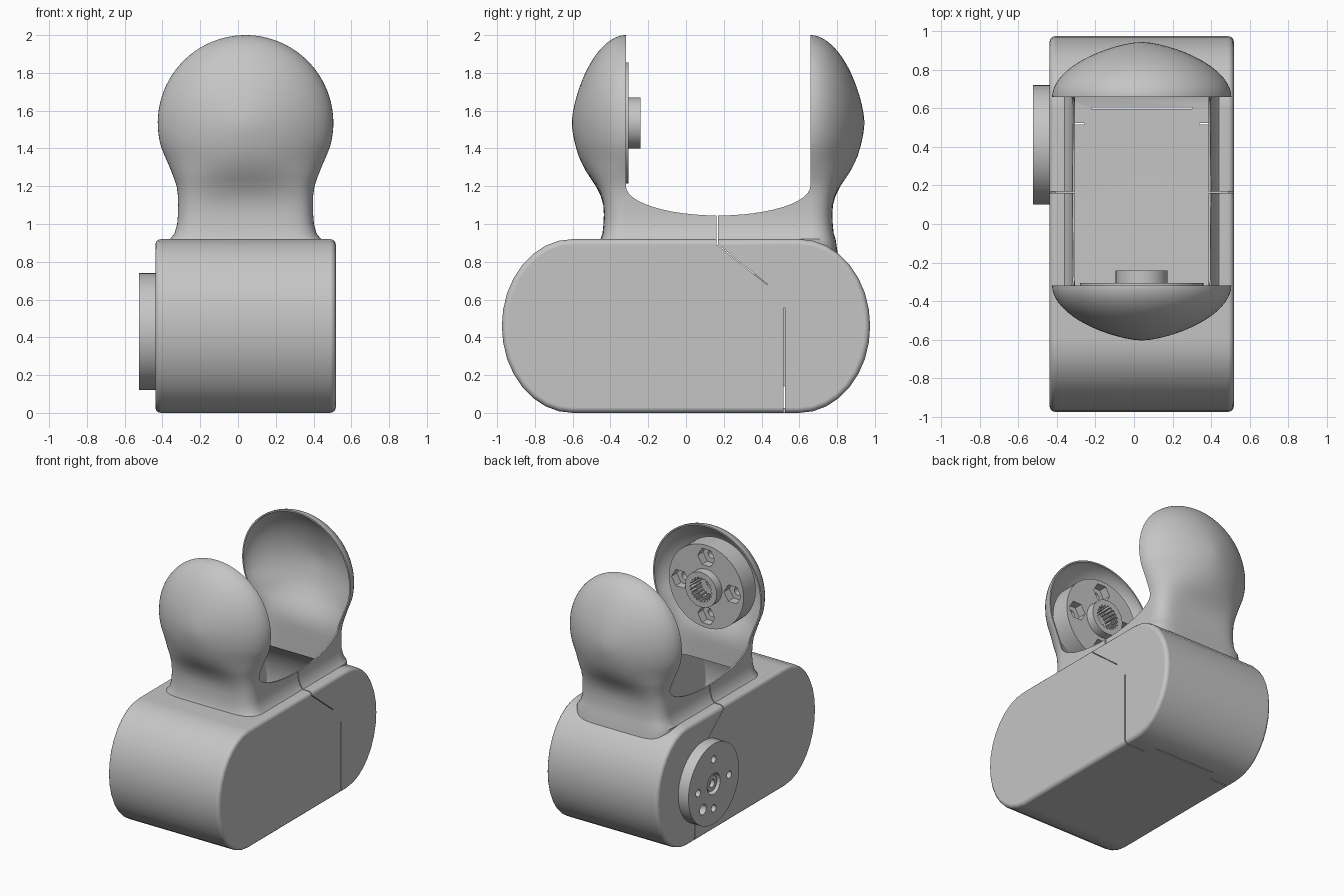
import bpy, bmesh, math
from mathutils import Vector

if "Cube" in bpy.data.objects:
    bpy.data.objects.remove(bpy.data.objects["Cube"])

grey = bpy.data.materials.new("grey plastic")
grey.use_nodes = True
grey.diffuse_color = (0.56, 0.56, 0.56, 1)
grey.node_tree.nodes["Principled BSDF"].inputs["Base Color"].default_value = (0.56, 0.56, 0.56, 1)


def loft(name, rings):
    """Closed solid through a list of equally long point rings."""
    bm = bmesh.new()
    rows = [[bm.verts.new(p) for p in ring] for ring in rings]
    n = len(rows[0])
    for a, b in zip(rows, rows[1:]):
        for i in range(n):
            j = (i + 1) % n
            bm.faces.new((a[i], a[j], b[j], b[i]))
    bm.faces.new(rows[0])
    bm.faces.new(rows[-1])
    bmesh.ops.recalc_face_normals(bm, faces=bm.faces)
    mesh = bpy.data.meshes.new(name)
    bm.to_mesh(mesh)
    bm.free()
    mesh.materials.append(grey)
    obj = bpy.data.objects.new(name, mesh)
    bpy.context.collection.objects.link(obj)
    return obj


def combine(target, tools, operation="DIFFERENCE"):
    """Apply booleans and remove the tool objects."""
    for tool in tools:
        mod = target.modifiers.new("bool", "BOOLEAN")
        mod.operation, mod.solver, mod.object = operation, "EXACT", tool
        bpy.context.view_layer.objects.active = target
        bpy.ops.object.modifier_apply(modifier=mod.name)
        bpy.data.objects.remove(tool)


def prism(name, axis, a, z, radius, lo, hi, sides=48, teeth=0):
    """Round bar along x or y; a is its centre on the other level axis."""
    rings = []
    for s in (lo, hi):
        ring = []
        for i in range(sides):
            t = math.tau * i / sides
            r = radius * (0.85 if teeth and i % 4 > 1 else 1)
            u, v = a + r * math.cos(t), z + r * math.sin(t)
            ring.append((s, u, v) if axis == "x" else (u, s, v))
        rings.append(ring)
    return loft(name, rings)


def slit(p, q, x0=-0.7, x1=0.7, width=0.008):
    """Thin plate through the side walls between two (y, z) points."""
    p, q = Vector(p), Vector(q)
    side = (q - p).orthogonal().normalized() * width / 2
    ring = (p + side, q + side, q - side, p - side)
    return loft("slit", [[(x, v.x, v.y) for v in ring] for x in (x0, x1)])


# Body: a long block with rounded ends
MID_X, MID_Y = 0.04, 0.17


def body(name, inset, fillet):
    rings = []
    for side in (-1, 1):
        steps = [math.radians(d) for d in (0, 30, 60, 90)]
        for t in steps if side < 0 else reversed(steps):
            grow = fillet * (1 - math.sin(t)) + inset
            x = MID_X + side * (0.478 - inset - fillet * (1 - math.cos(t)))
            ring = []
            for quarter in range(4):
                sy = 1 if quarter in (0, 3) else -1
                for i in range(9):
                    a = math.pi / 2 * (quarter + i / 8)
                    ring.append((x, sy * 0.6 + (0.375 - grow) * math.cos(a),
                                 0.46 + (0.46 - grow) * math.sin(a)))
            rings.append(ring)
    return loft(name, rings)


# Neck and twin cups: height, half width and bulge below the cup middle
R, BULGE, CUP_Z, HALF_GAP = 0.465, 0.285, 1.535, 0.49
NECK = [(0.80, 0.40, 0.15), (0.92, 0.4, 0.132), (0.95, 0.376, 0.122),
        (1.0, 0.362, 0.117), (1.05, 0.358, 0.115), (1.1, 0.357, 0.118),
        (1.15, 0.358, 0.132), (1.2, 0.365, 0.157), (1.24, 0.378, 0.184),
        (1.28, 0.394, 0.21), (1.32, 0.41, 0.231), (1.36, 0.428, 0.249)]


def dome(s):
    """Relative depth of a cup for the squared relative distance from its middle."""
    return max(1 - s ** 0.75, 0) ** 0.52


def towers(name, inset):
    rows = []
    for z, w, d in NECK:
        if inset and z < 1.1:
            w, d = 0.358, 0.115
        rows.append((z, w - inset, d - inset))
    r = R - inset
    for i in range(26):
        a = math.radians(-16 + 104 * i / 25)
        d = BULGE * dome(math.sin(a) ** 2)
        rows.append((CUP_Z + r * math.sin(a), r * math.cos(a), max(d - inset, d * 0.7)))
    rings = []
    for z, w, d in rows:
        q = min(((z - CUP_Z) / r) ** 2, 0.98)
        f = min(max((z - 1.08) / 0.3, 0), 1)
        f = f * f * (3 - 2 * f)
        cap = []
        for i in range(33):
            u = -math.cos(math.pi * i / 32)
            bowl = dome(q + (1 - q) * u * u) / dome(q)
            box = max(1 - abs(u) ** 7, 0) ** 0.5
            cap.append((w * u, HALF_GAP + d * (f * bowl + (1 - f) * box)))
        rings.append([(MID_X + x, MID_Y - y, z) for x, y in cap] +
                     [(MID_X - x, MID_Y + y, z) for x, y in cap])
    return loft(name, rings)


# Saddle-shaped opening between the cups
saddle = [(-0.488, 2.3)]
for i in range(25):
    t = math.pi * i / 24
    saddle.append((-0.488 * math.cos(t), 1.2 - 0.155 * math.sin(t)))
saddle.append((0.488, 2.3))
opening = loft("opening", [[(x, MID_Y + y, z) for y, z in saddle] for x in (-0.8, 0.8)])

casing = body("casing", 0, 0.03)
combine(casing, [towers("outer_towers", 0)], "UNION")
combine(casing, [body("cavity", 0.025, 0.015), towers("inner_towers", 0.011), opening])

# Parting seam of the two casing halves
combine(casing, [
    slit((0.165, 1.15), (0.165, 0.89)),
    slit((0.165, 0.893), (0.43, 0.68), width=0.004),
    slit((0.52, 0.555), (0.52, 0.03)),
    slit((0.52, 0.04), (0.52, -0.05), -0.7, -0.26),
    slit((0.52, 0.04), (0.52, -0.05), 0.34, 0.7),
    slit((0.6, 0.06), (0.6, -0.05), -0.22, 0.3)])

# Round coupling on the side of the body
DY, DZ = 0.41, 0.43
side_disc = prism("side_disc", "x", DY, DZ, 0.31, -0.525, -0.43, 64)
holes = [prism("hole", "x", DY + 0.19 * math.cos(k * math.pi / 2),
               DZ + 0.19 * math.sin(k * math.pi / 2), 0.028, -0.6, -0.46, 20) for k in range(4)]
holes.append(prism("hole", "x", DY + 0.13, DZ - 0.15, 0.04, -0.6, -0.46, 20))
holes.append(prism("hole", "x", DY, DZ, 0.08, -0.6, -0.48, 32))
combine(side_disc, holes)
side_boss = prism("side_boss", "x", DY, DZ, 0.06, -0.51, -0.45, 32)
combine(side_boss, [prism("hole", "x", DY, DZ, 0.03, -0.6, -0.47, 20)])

# Coupling in the front cup, with hexagonal nut pockets
cup_disc = prism("cup_disc", "y", MID_X, CUP_Z, 0.32, -0.455, -0.305, 64)
pockets = []
for k in range(4):
    t = k * math.pi / 2
    x, z = MID_X + 0.225 * math.cos(t), CUP_Z + 0.225 * math.sin(t)
    pockets.append(prism("pocket", "y", x, z, 0.073, -0.37, -0.2, 6))
    pockets.append(prism("hole", "y", x, z, 0.03, -0.42, -0.2, 20))
pockets.append(prism("bore", "y", MID_X, CUP_Z, 0.09, -0.38, -0.2, 32))
combine(cup_disc, pockets)

# Splined hub in the middle of that coupling
hub = prism("splined_hub", "y", MID_X, CUP_Z, 0.135, -0.375, -0.24, 48)
combine(hub, [prism("spline", "y", MID_X, CUP_Z, 0.095, -0.36, -0.2, 80, teeth=1),
              prism("hole", "y", MID_X, CUP_Z, 0.035, -0.45, -0.2, 20)])

# Smooth shading with crisp edges
parts = (casing, side_disc, side_boss, cup_disc, hub)
bpy.ops.object.select_all(action="DESELECT")
for obj in parts:
    obj.select_set(True)
bpy.context.view_layer.objects.active = casing
bpy.ops.object.shade_smooth_by_angle(angle=math.radians(35))
for obj in parts:
    mod = obj.modifiers.new("weighted normals", "WEIGHTED_NORMAL")
    mod.keep_sharp = True
